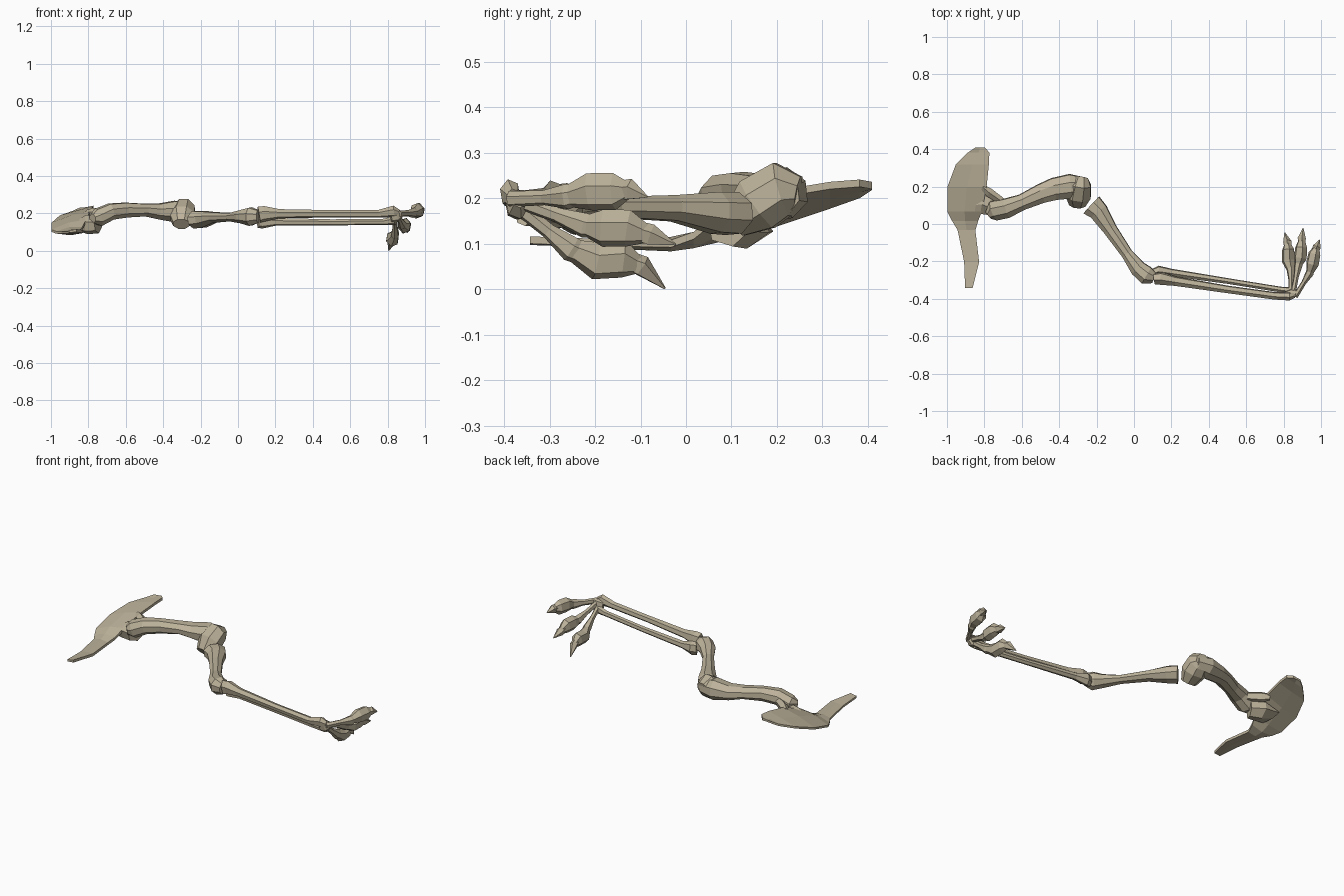
import bpy, bmesh, math
from mathutils import Vector

bone = bpy.data.materials.new("bone tan")
bone.diffuse_color = (0.50, 0.44, 0.32, 1)
parts = []


def skin(name, rings):
    """Join equal rings of points into a closed flat-shaded mesh."""
    bm = bmesh.new()
    loops = [[bm.verts.new(p) for p in r] for r in rings]
    n = len(loops[0])
    for a, b in zip(loops, loops[1:]):
        for i in range(n):
            j = (i + 1) % n
            bm.faces.new((a[i], a[j], b[j], b[i]))
    bm.faces.new(loops[0])
    bm.faces.new(loops[-1])
    bmesh.ops.recalc_face_normals(bm, faces=bm.faces)
    me = bpy.data.meshes.new(name)
    bm.to_mesh(me)
    bm.free()
    me.materials.append(bone)
    ob = bpy.data.objects.new(name, me)
    bpy.context.collection.objects.link(ob)
    parts.append(ob)


def long_bone(name, path, sides=6, turn=0.3):
    """Loft along a path of (x, y, z, half width, half height)."""
    pts = [Vector(p[:3]) for p in path]
    rings = []
    for k, (c, p) in enumerate(zip(pts, path)):
        t = (pts[min(k + 1, len(pts) - 1)] - pts[max(k - 1, 0)]).normalized()
        side = t.cross(Vector((0, 0, 1))).normalized()
        up = side.cross(t)
        rings.append([c + side * p[3] * math.cos(a) * 1.05 + up * p[4] * math.sin(a) * 1.05
                      for a in (turn + i * math.tau / sides for i in range(sides))])
    skin(name, rings)


# shoulder blade: tilted plate, (y, left x, left z, right x, right z, half thickness)
blade = [(.412, -.85, .226, -.80, .23, .006),
         (.385, -.89, .208, -.775, .235, .007),
         (.32, -.955, .185, -.778, .230, .009),
         (.20, -1.0, .145, -.79, .210, .014),
         (.07, -1.0, .11, -.815, .16, .018),
         (.02, -.975, .10, -.835, .12, .018),
         (-.03, -.945, .10, -.85, .102, .016),
         (-.20, -.91, .10, -.83, .105, .010),
         (-.34, -.905, .105, -.865, .11, .006)]
skin("shoulder_blade", [
    [(xl, y, zl - .006), ((xl + xr) / 2, y, (zl + zr) / 2 - t), (xr, y, zr - .008),
     (xr, y, zr + .008), ((xl + xr) / 2, y, (zl + zr) / 2 + t), (xl, y, zl + .006)]
    for y, xl, zl, xr, zr, t in blade])

# socket on the blade and its ridge
long_bone("shoulder_socket", [(-.88, .12, .135, .075, .02), (-.81, .122, .142, .066, .05),
                              (-.75, .095, .142, .05, .045)])
long_bone("socket_ridge", [(-.81, .20, .20, .015, .02), (-.775, .17, .20, .024, .03),
                           (-.71, .125, .20, .02, .025)], 5)

# upper limb bone and its knuckle
long_bone("upper_bone", [(-.78, .05, .175, .025, .025), (-.75, .075, .18, .055, .048),
                         (-.68, .088, .212, .053, .044), (-.60, .12, .22, .043, .04),
                         (-.50, .165, .22, .052, .034), (-.43, .19, .212, .060, .042),
                         (-.34, .205, .212, .066, .058), (-.26, .21, .21, .042, .042)], 8)
long_bone("upper_bone_knuckle", [(-.285, .25, .215, .038, .036), (-.29, .215, .222, .06, .062),
                                 (-.30, .16, .188, .07, .064), (-.305, .108, .145, .045, .034)],
          8, math.pi / 8)

# middle limb bone
long_bone("middle_bone", [(-.23, .105, .168, .062, .047), (-.19, .068, .17, .052, .046),
                          (-.13, -.025, .18, .038, .029), (-.04, -.155, .182, .031, .023),
                          (.02, -.235, .185, .044, .036), (.065, -.272, .185, .05, .05),
                          (.105, -.285, .185, .03, .035)], 8)

# paired lower bones
long_bone("lower_bone_front", [(.11, -.29, .195, .03, .042), (.14, -.288, .2, .034, .04),
                               (.22, -.303, .2, .025, .024), (.50, -.347, .2, .02, .019),
                               (.75, -.381, .2, .02, .02), (.83, -.384, .213, .022, .03),
                               (.855, -.378, .205, .014, .018)])
long_bone("lower_bone_back", [(.105, -.255, .16, .02, .035), (.13, -.246, .16, .026, .038),
                              (.20, -.257, .157, .02, .02), (.50, -.302, .154, .015, .016),
                              (.78, -.347, .157, .015, .016), (.835, -.354, .165, .018, .024)])
long_bone("wrist", [(.815, -.375, .185, .02, .03), (.845, -.368, .19, .026, .034),
                    (.87, -.365, .2, .015, .02)])

# three digits: hand bone, knuckle block and claw through six points each
digits = [[(.838, -.375, .19), (.838, -.25, .09), (.824, -.195, .064),
           (.822, -.135, .068), (.818, -.095, .052), (.804, -.043, .003)],
          [(.848, -.375, .20), (.876, -.22, .142), (.887, -.18, .136),
           (.892, -.125, .136), (.895, -.075, .12), (.902, -.02, .10)],
          [(.86, -.385, .20), (.937, -.26, .205), (.952, -.21, .216),
           (.963, -.155, .217), (.975, -.12, .22), (.99, -.082, .205)]]
for n, (a, b, c, d, e, f) in enumerate(digits, 1):
    mid = tuple(p + (q - p) * .6 for p, q in zip(a, b))
    long_bone(f"hand_bone_{n}", [a + (.014, .017), mid + (.013, .016),
                                 b + (.022, .027), c + (.016, .02)], 6)
    long_bone(f"digit_knuckle_{n}", [b + (.018, .022), c + (.034, .040),
                                     d + (.032, .040), e + (.014, .016)])
    long_bone(f"claw_{n}", [d + (.018, .02), e + (.022, .024), f + (.002, .002)], 5)

# stand on the ground and centre
pts = [v.co for o in parts for v in o.data.vertices]
lo = Vector(min(p[i] for p in pts) for i in range(3))
hi = Vector(max(p[i] for p in pts) for i in range(3))
shift = Vector((-(lo.x + hi.x) / 2, -(lo.y + hi.y) / 2, -lo.z))
for o in parts:
    for v in o.data.vertices:
        v.co += shift
